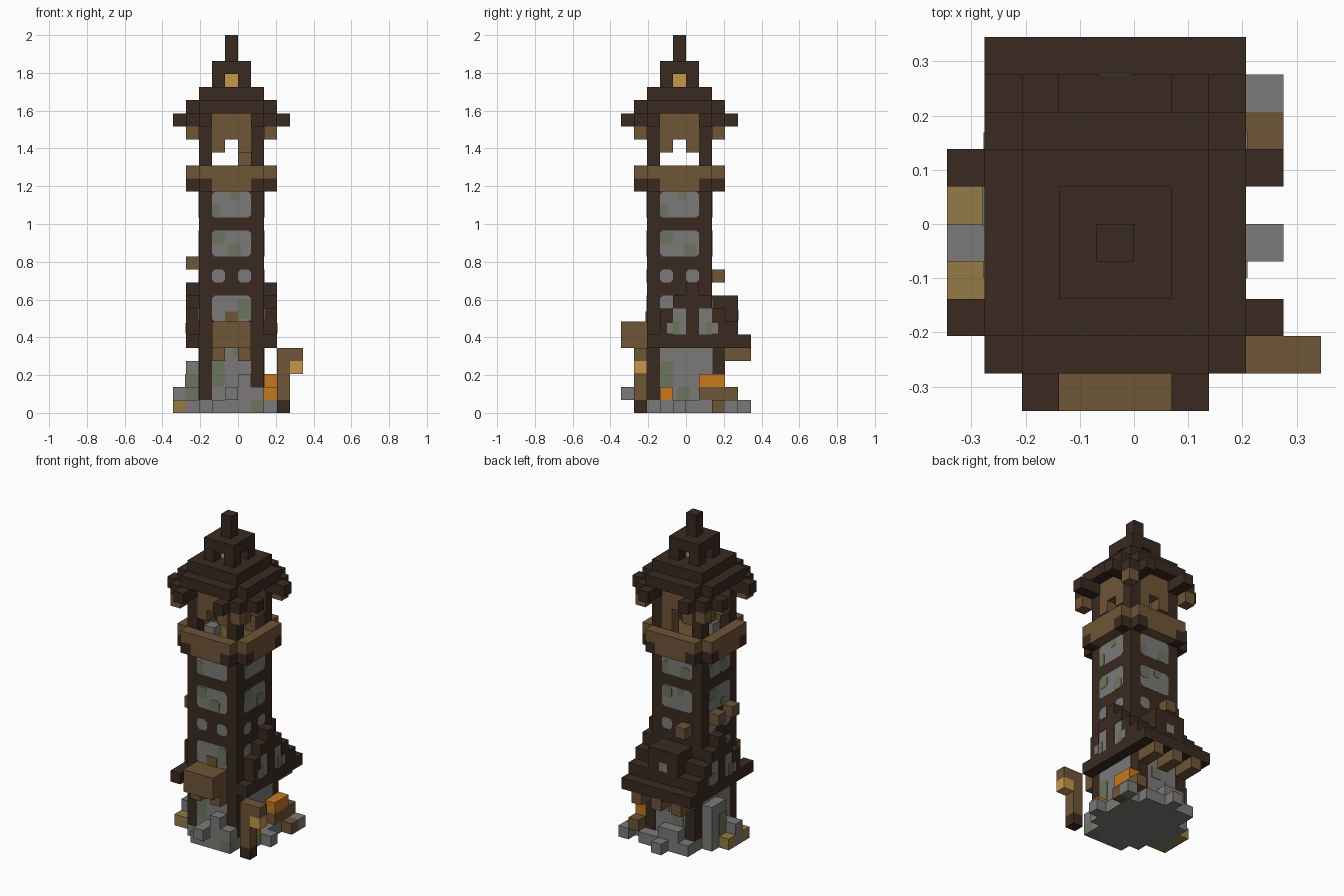
import bpy, bmesh, random

if "Cube" in bpy.data.objects:
    bpy.data.objects.remove(bpy.data.objects["Cube"], do_unlink=True)

random.seed(4)
U = 2 / 29  # size of one block


def linear(c):
    return c / 12.92 if c <= 0.04045 else ((c + 0.055) / 1.055) ** 2.4


def material(name, hexcode):
    rgb = [linear(int(hexcode[i:i + 2], 16) / 255) for i in (0, 2, 4)]
    m = bpy.data.materials.new(name)
    m.use_nodes = True
    m.diffuse_color = (*rgb, 1)
    m.node_tree.nodes["Principled BSDF"].inputs["Base Color"].default_value = (*rgb, 1)
    return m


DARK = material("dark timber", "3a2a20")
WOOD = material("brown planks", "6f5537")
STONE = material("grey stone", "7b7a79")
MOSS = material("mossy stone", "6c765f")
AMBER = material("amber glow", "c6964c")
FIRE = material("orange ember", "c87820")
STRAW = material("straw", "937a48")


def part(name, mat, boxes, turns=1):
    """Boxes are (x, y, z, width, depth, height) in blocks, repeated by quarter turns."""
    bm = bmesh.new()
    for b in boxes:
        x0, y0, x1, y1 = b[0], b[1], b[0] + b[3], b[1] + b[4]
        for _ in range(turns):
            v = bmesh.ops.create_cube(bm, size=1)["verts"]
            for p in v:
                p.co.x = (x0 + (p.co.x + .5) * (x1 - x0)) * U
                p.co.y = (y0 + (p.co.y + .5) * (y1 - y0)) * U
                p.co.z = (b[2] + (p.co.z + .5) * b[5]) * U
            x0, y0, x1, y1 = -1 - y1, x0, -1 - y0, x1
    finish(name, mat, bm)


def finish(name, mat, bm):
    me = bpy.data.meshes.new(name)
    bm.to_mesh(me)
    bm.free()
    me.materials.append(mat)
    bpy.context.collection.objects.link(bpy.data.objects.new(name, me))


def panels(name, mat, rects, turns, thick, cut=.22):
    """Chamfered plates (u, z, width, height) on the tower sides."""
    bm = bmesh.new()
    for u, z, w, h in rects:
        a, c = u + w, z + h
        outline = [(u + cut, z), (a - cut, z), (a, z + cut), (a, c - cut),
                   (a - cut, c), (u + cut, c), (u, c - cut), (u, z + cut)]
        for t in turns:
            rings = []
            for d in (2.5, 2.5 + thick):
                row = []
                for p, q in outline:
                    x, y = p + .5, -d
                    for _ in range(t):
                        x, y = -y, x
                    row.append(bm.verts.new(((x - .5) * U, (y - .5) * U, q * U)))
                rings.append(row)
            back, front = rings
            bm.faces.new(front)
            bm.faces.new(back[::-1])
            for i in range(8):
                j = (i + 1) % 8
                bm.faces.new((back[i], back[j], front[j], front[i]))
    finish(name, mat, bm)


# tower shaft with stone infill panels
part("tower_shaft", DARK, [(-3, -3, 1, 5, 5, 16.9)])
upper = [(-2, 15, 3, 2), (-2, 12, 3, 2), (-2, 10, 1, 1), (0, 10, 1, 1), (-2, 7, 3, 2)]
panels("stone_panels", STONE, upper, range(4), .02)
panels("lower_stone", STONE, [(-2, 1, 3, 4)], range(4), .02, cut=.05)
for side in range(4):
    spots = [(0, 7.2, 1, 1.6), (-2, 12.9, 1, 1), (-2, 15, .6, 1.2), (-2, 2, 1, 2)]
    for u, z, w, h in upper[:2] + [(-2, 1, 3, 4)]:
        s = random.choice((.7, 1))
        spots.append((random.uniform(u + 1.1, u + w - s), random.choice((z, z + h - s)), s, s))
    panels("moss_patches", MOSS, spots, [side], .05, cut=.18)

# balcony and open lookout
part("balcony_rail", WOOD, [(-3, -4, 18, 5, 1, 1), (-2, -4, 17, 3, 1, 1)], 4)
part("balcony_brackets", DARK, [(-3, -4, 17, 1, 1, 1), (1, -4, 17, 1, 1, 1)], 4)
part("lookout_floor", WOOD, [(-3, -3, 17.5, 5, 5, .5)])
part("lookout_posts", DARK, [(-3, -3, 18, 1, 1, 5)], 4)
part("lookout_arches", WOOD, [(-2, -3, 21, 3, 1, 2), (-2, -3, 20, 1, 1, 1), (0, -3, 20, 1, 1, 1)], 4)
part("lookout_stool", WOOD, [(0, 1, 18, 1, 1, 2)])
part("lookout_stone", STONE, [(-2, -2, 18, 1, 1, 1)])
part("eave_blocks", WOOD, [(-4, -4, 21, 1, 1, 1)], 4)

# main roof
part("eave_beams", DARK, [(-4, -4, 22, 2, 1, 1), (-4, -3, 22, 1, 1, 1),
                          (-5, -3, 22, 1, 1, 1), (-3, -5, 22, 1, 1, 1)], 4)
part("roof_tiers", DARK, [(-4, -3, 23, 7, 5, 1), (-3, -4, 23, 5, 7, 1), (-3, -3, 24, 5, 5, 1)])
part("cupola_posts", DARK, [(-2, -2, 25, 1, 1, 1)], 4)
part("cupola_lamp", AMBER, [(-1, -1, 25, 1, 1, 1)])
part("cupola_cap", DARK, [(-2, -2, 26, 3, 3, 1), (-1, -1, 27, 1, 1, 2)])

# lower hall behind the tower
part("hall_wall", STONE, [(-2.95, 1.9, 1, 4.9, 1.05, 4.5), (-3.05, .9, 1, 5.1, 1.12, 4)])
part("hall_posts", DARK, [(-3, 2.02, 1, 1, .98, 4), (1, 2.02, 1, 1, .98, 4)])
part("hall_moss", MOSS, [(-1.8, 2.9, 1, 1, .1, 2), (-.4, 2.9, 3, 1, .1, 1)])

# stepped hall roof: side gables and rear slope
steps = {-3: 5, -2: 7, -1: 8, 0: 9, 1: 8, 2: 7, 3: 6, 4: 5}
sides = [(x, y, z, 1, 1, 1) for x in (-4, 2) for y, z in steps.items()]
rear = [(-3, y, steps[y], 5, 1, 1) for y in (2, 3, 4)]
band = [(x, -3, 5, 1, 7, 1) for x in (-4, 2)] + [(-3, 2, 5, 5, 2, 1), (-4, -4, 5, 1, 1, 1)]
gable_frame = [(x, y, 6, 1, 1, h) for x in (-4, 2) for y, h in ((-2, 1), (0, 3), (2, 1))]
part("hall_roof", DARK, sides + rear + band + gable_frame)
part("gable_infill", STONE, [(x, y, 6, .95, 1, 2) for x in (-3.95, 2) for y in (-1, 1)]
     + [(x, y, 6.1, .05, .45, .8) for x in (-4.03, 2.98) for y in (-1.45, 2)])
part("gable_moss", MOSS, [(x, y, 6, .07, .5, 1) for x in (-4, 2.93) for y in (-1, 1.5)])

# rear dormer
part("dormer", DARK, [(-2, 2, 6, 3, 2, 3)])
part("dormer_window", STONE, [(-.9, 3.9, 7.1, .8, .13, .8)])

# rafter ends below the hall roof
part("rafter_ends", WOOD, [(x, 3, 4, 1, 2, 1) for x in (-3, -1, 1)])

# front bay and its window frame
part("front_bay", WOOD, [(-2, -5, 5, 3, 2, 2), (-1, -3.1, 7, 1, .2, .8),
                         (-2, -4, 4, 1, 1, 1), (0, -4, 4, 1, 1, 1)])

# climbing pegs
part("wall_pegs", WOOD, [(-4, -2, 11, 1, 1, 1), (-4, 0, 11, 1, 1, 1), (-2, 2, 10, 1, 1, 1)])

# ground stones and rubble
part("foundation", STONE, [(-3, -3, 0, 5, 7, 1), (-4, -2, 0, 1, 4, 1), (2, -2, 0, 1, 5, 1),
                           (-2, -4, 0, 3, 1, 1), (-1, 4, 0, 1, 1, 1),
                           (3, 3, 0, 1, 1, 1), (3, -1, 0, 1, 1, 1)])
part("rubble", STONE, [(-5, -1, 0, 1, 1, 2), (-1, -5, 1, 1, 1, 1), (-1, -4, 1, 1, 1, 1),
                       (0, -4, 1, 1, 1, 2), (1, -4, 1, 1, 1, 1), (-2, 3, 1, 2, 1, 1)])
part("side_buttress", STONE, [(-4, 0, 1, 1, 2, 3)])
part("buttress_moss", MOSS, [(-4.05, -.05, 1, 1.03, 1.05, 2), (-4, -1, 1, 1, 1, 1),
                             (1, -4, 0, 1, 1, 1)])
part("straw_heaps", STRAW, [(-5, -2, 0, 1, 1, 1), (-5, 0, 0, 1, 1, 1)])

# crates and embers on the left side
part("crates", WOOD, [(2, 1, 1, 1, 3, 1), (3, 2, 0, 1, 1, 1)])
part("embers", FIRE, [(2, 1, 2, 1, 2, 1), (2, -2, 1, 1, 1, 1)])

# lantern post
part("lantern_foot", DARK, [(3, -4, 0, 1, 1, 1)])
part("lantern_post", WOOD, [(3, -4, 1, 1, 1, 4), (4, -4, 4, 1, 1, 1)])
part("lantern", AMBER, [(4, -4, 3, 1, 1, 1)])
